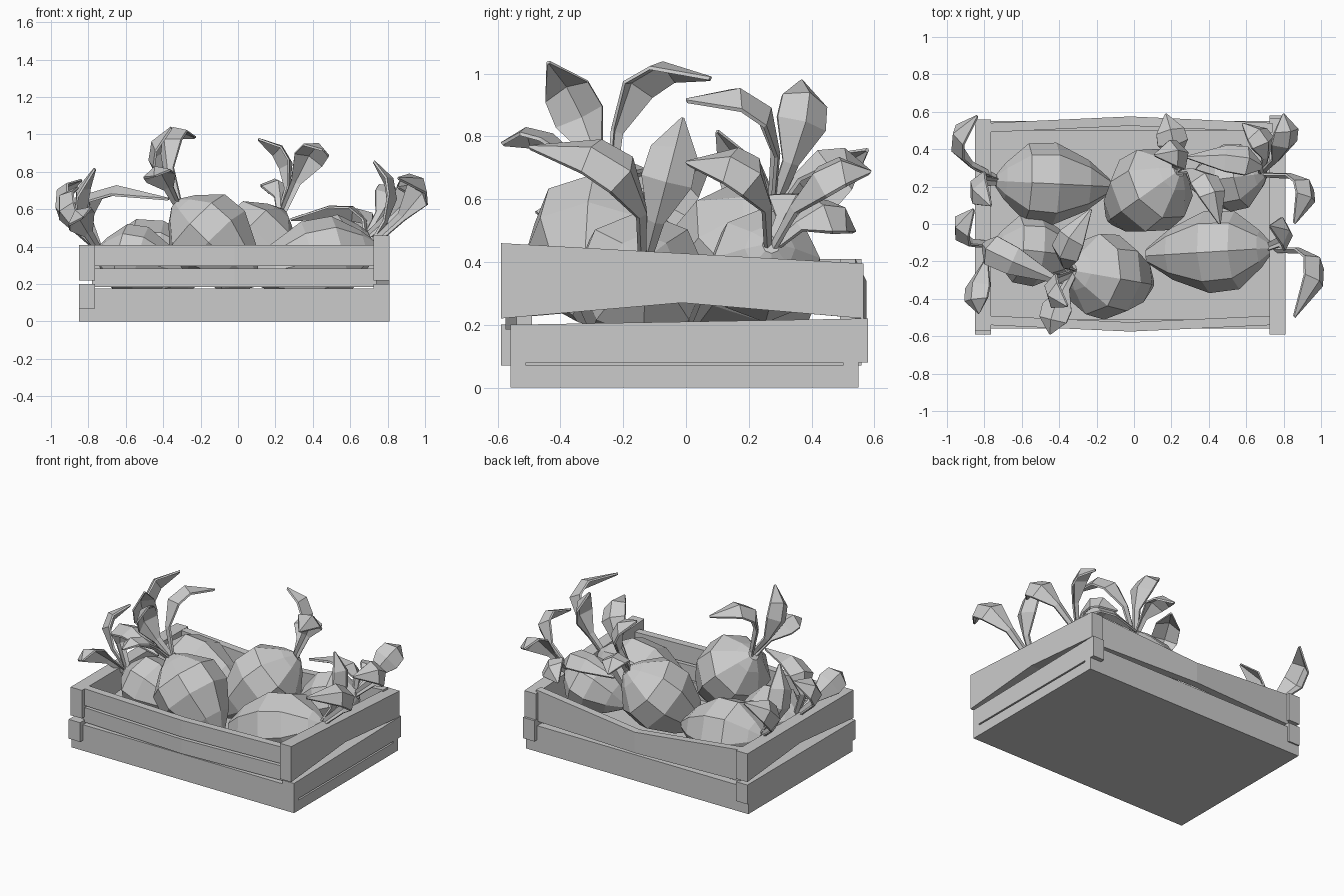
import bpy, bmesh, math
from mathutils import Vector

cube = bpy.data.objects.get("Cube")
if cube:
    bpy.data.objects.remove(cube, do_unlink=True)

colour = (0.6, 0.6, 0.6, 1)
grey = bpy.data.materials.new("light grey")
grey.use_nodes = True
grey.diffuse_color = colour
grey.node_tree.nodes["Principled BSDF"].inputs["Base Color"].default_value = colour


def finish(name, bm):
    bmesh.ops.recalc_face_normals(bm, faces=bm.faces[:])
    mesh = bpy.data.meshes.new(name)
    bm.to_mesh(mesh)
    bm.free()
    mesh.materials.append(grey)
    obj = bpy.data.objects.new(name, mesh)
    bpy.context.collection.objects.link(obj)


def skin(name, rings):
    """Join closed rings of points into a capped tube."""
    bm = bmesh.new()
    rows = [[bm.verts.new(point) for point in ring] for ring in rings]
    count = len(rows[0])
    for lower, upper in zip(rows, rows[1:]):
        for i in range(count):
            j = (i + 1) % count
            bm.faces.new((lower[i], lower[j], upper[j], upper[i]))
    bm.faces.new(rows[0])
    bm.faces.new(rows[-1])
    finish(name, bm)


def plank(name, sections, inward):
    """Board whose outer face runs through (x, y, low, high) sections."""
    dx, dy = inward
    skin(name, [[(x, y, low), (x + dx, y + dy, low), (x + dx, y + dy, high), (x, y, high)]
                for x, y, low, high in sections])


def long_board(name, side, reach, y, low, high, bow=0, sag=0):
    """Wall board along x; its middle bows outwards and its top edge sags."""
    plank(name, [(-reach - .02, side * y, low, high),
                 (-.02, side * (y + bow), low, high - sag),
                 (reach - .02, side * y, low, high)], (0, -side * .05))


def end_board(name, side, front, back, low, front_top, back_top, arch=0):
    """Wall board along y; its lower edge arches in the middle."""
    x = side * .83 - .02
    plank(name, [(x, front, low, front_top),
                 (x, (front + back) / 2, low + arch, (front_top + back_top) / 2),
                 (x, back, low, back_top)], (-side * .085, 0))


def bulb(name, root, crown, radius):
    """Eight-sided root vegetable, pointed at the root and blunt at the crown."""
    axis = crown - root
    turn = axis.to_track_quat('Z', 'Y')
    profile = [(0, .18), (.2, .62), (.5, 1), (.75, .95), (.95, .45), (1.03, .16)]
    rings = []
    for t, r in profile:
        angles = [math.tau * i / 8 for i in range(8)]
        rings.append([root + axis * t + turn @ (Vector((math.cos(a), math.sin(a), 0)) * r * radius)
                      for a in angles])
    skin(name, rings)


def leaf(name, start, bend, tip, width=.18):
    """Folded blade on a narrow stalk that curves over towards its tip."""
    side = (bend - start).cross(tip - bend).normalized()
    rings = []
    for t, share in [(0, .2), (.22, .3), (.48, .92), (.72, .85), (1, .06)]:
        centre = start.lerp(bend, t).lerp(bend.lerp(tip, t), t)
        along = (bend - start).lerp(tip - bend, t).normalized()
        up = side.cross(along)
        half = side * width * share / 2
        fold = up * width * share / 8
        under = [centre - half + fold, centre - fold, centre + half + fold]
        rings.append(under + [point + up * .012 for point in reversed(under)])
    skin(name, rings)


def vegetable(place, root, crown, radius, *leaves):
    """Bulb with leaves, each given by the point it bends towards and its tip."""
    crown = Vector(crown)
    bulb(place + "_root_vegetable", Vector(root), crown, radius)
    for number, (bend, tip) in enumerate(leaves, 1):
        leaf(f"{place}_leaf_{number}", crown, Vector(bend), Vector(tip))


# Crate floor
plank("crate_floor", [(-.85, -.51, 0, .07), (.81, -.51, 0, .07)], (0, 1.01))

# Long walls
long_board("front_lower_board", -1, .83, .56, 0, .175)
long_board("back_lower_board", 1, .83, .55, 0, .175)
long_board("front_middle_board", -1, .76, .54, .185, .283, bow=.035)
long_board("front_upper_board", -1, .76, .54, .297, .41, bow=.035)
long_board("back_upper_board", 1, .76, .54, .2, .41, bow=.035, sag=.07)

# End walls
end_board("right_lower_end", -1, -.59, .56, .07, .2, .2)
end_board("right_upper_end", -1, -.57, .56, .22, .41, .41, arch=.05)
end_board("left_lower_end", 1, -.56, .58, .08, .2, .22)
end_board("left_upper_end", 1, -.59, .565, .22, .46, .395, arch=.05)

# Vegetables
vegetable("back_right", (-.13, .2, .28), (-.72, .23, .36), .22,
          ((-1.14, .4, .68), (-.84, .58, .76)),
          ((-.97, .27, .61), (-.77, .1, .82)))
vegetable("middle", (-.12, .03, .2), (.23, .28, .57), .23,
          ((.42, .36, 1.03), (.46, 0, .92)),
          ((.37, .43, .93), (.11, .37, .98)),
          ((.22, .43, .85), (.17, .59, .69)))
vegetable("front", (.08, -.32, .23), (-.32, -.25, .62), .23,
          ((-.49, -.24, 1.14), (-.23, .08, .99)),
          ((-.58, -.33, .91), (-.36, -.44, 1.04)),
          ((-.45, -.46, .89), (-.45, -.59, .78)))
vegetable("front_right", (-.3, -.17, .27), (-.74, -.12, .37), .19,
          ((-.99, -.06, .84), (-.37, -.32, .66)),
          ((-1.08, -.12, .65), (-.86, .08, .72)),
          ((-.92, -.36, .65), (-.83, -.48, .56)))
vegetable("front_left", (.07, -.17, .24), (.71, -.13, .4), .22,
          ((1.18, -.08, .8), (.86, -.5, .77)),
          ((.94, -.05, .7), (.73, -.01, .86)))
vegetable("back_left", (.3, .22, .3), (.69, .27, .45), .18,
          ((1.08, .3, .78), (.86, 0, .72)),
          ((.89, .42, .78), (.8, .59, .69)),
          ((.77, .48, .66), (.58, .54, .5)),
          ((.72, .38, .7), (.28, .36, .55)))
